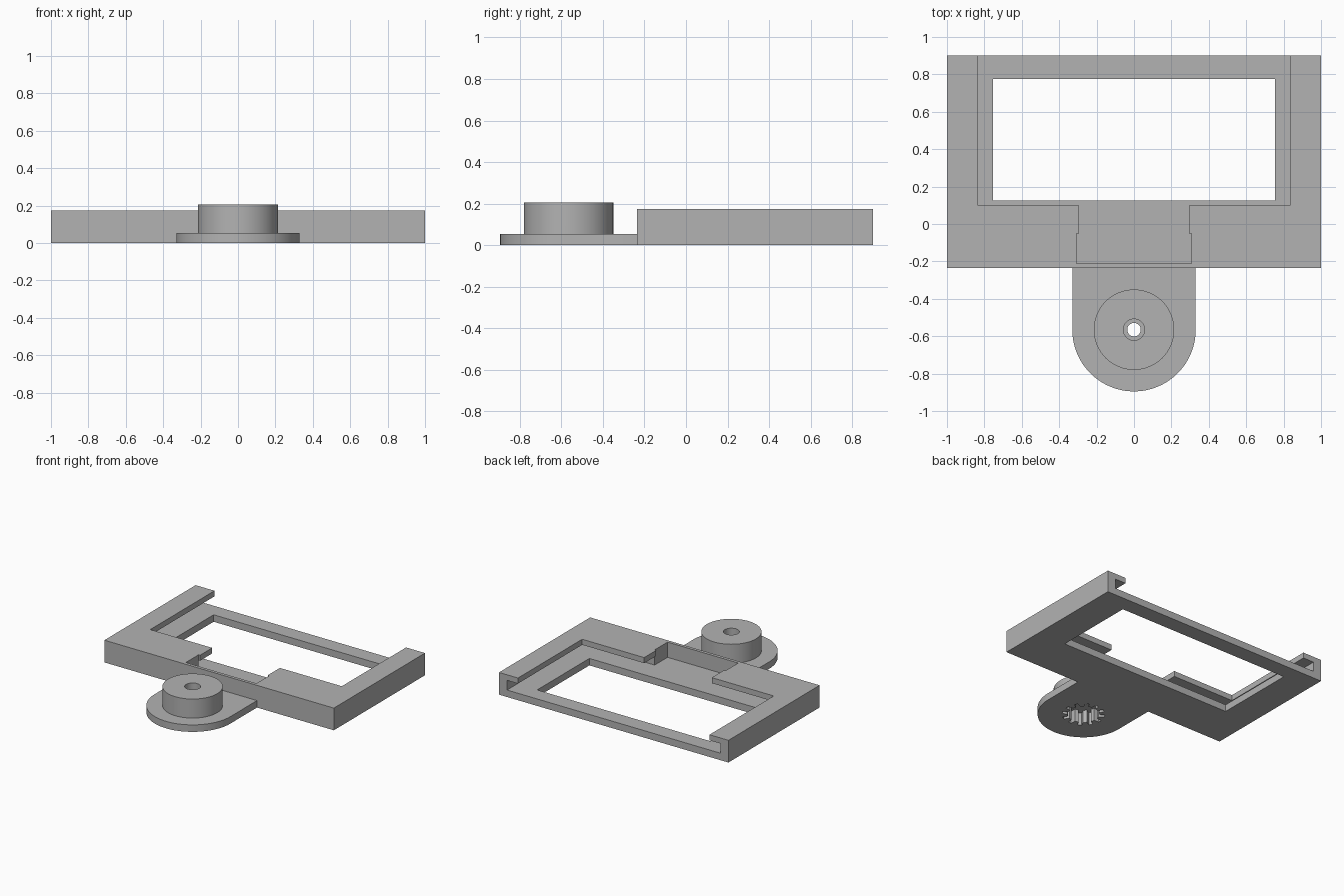
import bpy, bmesh, math

cube = bpy.data.objects.get("Cube")
if cube:
    bpy.data.objects.remove(cube, do_unlink=True)

# One plain grey plastic
grey = bpy.data.materials.new("grey_plastic")
grey.use_nodes = True
colour = (0.45, 0.45, 0.45, 1)
grey.diffuse_color = colour
grey.node_tree.nodes["Principled BSDF"].inputs["Base Color"].default_value = colour

WIDTH, FRONT, BACK, TOP = 1.0, -0.235, 0.9, 0.175
FLOOR, LIP = 0.055, 0.131
HUB_Y, LUG_R = -0.565, 0.33


def prism(name, points, z0, z1):
    """Extrude a counter-clockwise outline from z0 to z1."""
    bm = bmesh.new()
    face = bm.faces.new([bm.verts.new((x, y, z0)) for x, y in points])
    top = bmesh.ops.extrude_face_region(bm, geom=[face])["geom"]
    verts = [v for v in top if isinstance(v, bmesh.types.BMVert)]
    bmesh.ops.translate(bm, vec=(0, 0, z1 - z0), verts=verts)
    bmesh.ops.recalc_face_normals(bm, faces=bm.faces)
    mesh = bpy.data.meshes.new(name)
    bm.to_mesh(mesh)
    bm.free()
    mesh.materials.append(grey)
    obj = bpy.data.objects.new(name, mesh)
    bpy.context.collection.objects.link(obj)
    return obj


def box(name, half, y0, y1, z0, z1):
    return prism(name, [(-half, y0), (half, y0), (half, y1), (-half, y1)], z0, z1)


def arc(radius, start, end, count):
    steps = [start + (end - start) * i / count for i in range(count + 1)]
    return [(radius * math.cos(a), HUB_Y + radius * math.sin(a)) for a in steps]


def cylinder(name, radius, z0, z1, count=64):
    return prism(name, arc(radius, 0, math.tau, count)[:-1], z0, z1)


def combine(obj, other, operation):
    """Apply a boolean, then discard the helper solid."""
    other.hide_render = True
    mod = obj.modifiers.new(operation, 'BOOLEAN')
    mod.operation, mod.solver, mod.object = operation, 'EXACT', other
    bpy.context.view_layer.objects.active = obj
    bpy.ops.object.modifier_apply(modifier=mod.name)
    bpy.data.objects.remove(other, do_unlink=True)


# Frame: a block with a window, an undercut slot open at the back and a front pocket
frame = box("slotted_frame", WIDTH, FRONT, BACK, 0, TOP)
for cutter in (
    box("window_cutter", 0.755, 0.125, 0.775, -0.1, 0.3),
    box("slot_cutter", 0.93, -0.05, 1.1, FLOOR, LIP),
    box("lip_opening_cutter", 0.835, 0.1, 1.1, FLOOR, 0.3),
    box("lip_notch_cutter", 0.295, -0.1, 0.15, FLOOR, 0.3),
    box("pocket_cutter", 0.308, -0.21, -0.05, FLOOR, 0.3),
):
    combine(frame, cutter, 'DIFFERENCE')

# Rounded lug with a round boss
outline = [(LUG_R, FRONT), (-LUG_R, FRONT)] + arc(LUG_R, math.pi, math.tau, 48)
lug = prism("rounded_lug_with_boss", outline, 0, FLOOR)
combine(lug, cylinder("boss", 0.215, 0.02, 0.205), 'UNION')

# Screw hole, counterbore and toothed socket underneath
TEETH = 12
gear = []
for i in range(TEETH):
    for offset, radius in ((-0.27, 0.115), (-0.17, 0.155), (0.17, 0.155), (0.27, 0.115)):
        a = math.tau * (i + offset) / TEETH
        gear.append((radius * math.cos(a), HUB_Y + radius * math.sin(a)))
for cutter in (
    prism("toothed_socket_cutter", gear, -0.1, 0.1),
    cylinder("screw_hole_cutter", 0.036, -0.1, 0.3, 32),
    cylinder("counterbore_cutter", 0.057, 0.14, 0.3, 32),
):
    combine(lug, cutter, 'DIFFERENCE')

# Smooth the round walls, keep corners crisp
bpy.ops.object.select_all(action='DESELECT')
lug.select_set(True)
bpy.context.view_layer.objects.active = lug
bpy.ops.object.shade_smooth_by_angle(angle=math.radians(30))
